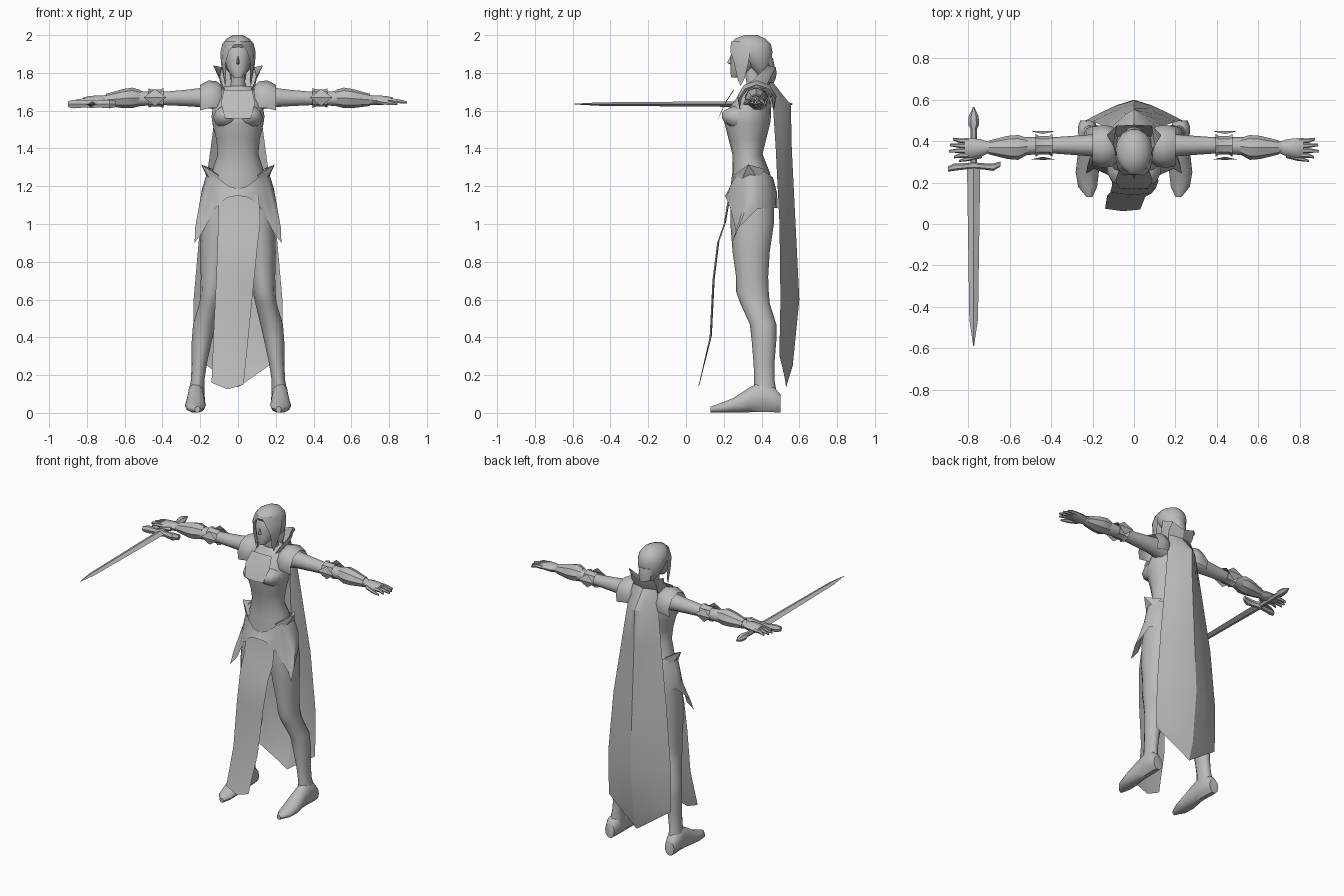
import bpy, bmesh, math
from mathutils import Vector

grey = bpy.data.materials.new("plain grey")
grey.diffuse_color = (0.5, 0.5, 0.5, 1)


def make(name, verts, faces, mirror=False, smooth=45):
    me = bpy.data.meshes.new(name)
    me.from_pydata([tuple(v) for v in verts], [], faces)
    bm = bmesh.new()
    bm.from_mesh(me)
    bmesh.ops.recalc_face_normals(bm, faces=bm.faces)
    bm.to_mesh(me)
    bm.free()
    ob = bpy.data.objects.new(name, me)
    bpy.context.collection.objects.link(ob)
    me.materials.append(grey)
    if mirror:
        ob.modifiers.new("mirror", 'MIRROR').use_mirror_merge = False
    bpy.ops.object.select_all(action='DESELECT')
    ob.select_set(True)
    bpy.context.view_layer.objects.active = ob
    bpy.ops.object.shade_smooth_by_angle(angle=math.radians(smooth))
    return ob


def tube(name, rings, axis='z', n=12, mirror=False, smooth=45, caps=True):
    """rings: (position on axis, centre a, centre b, radius a, radius b)"""
    verts, faces = [], []
    for p, a, b, ra, rb in rings:
        for i in range(n):
            t = math.tau * i / n
            u, v = a + ra * math.cos(t), b + rb * math.sin(t)
            verts.append({'z': (u, v, p), 'x': (p, u, v), 'y': (u, p, v)}[axis])
    for r in range(len(rings) - 1):
        for i in range(n):
            j = (i + 1) % n
            faces.append((r*n + i, r*n + j, (r+1)*n + j, (r+1)*n + i))
    if caps:
        faces += [tuple(range(n)), tuple(range((len(rings)-1)*n, len(rings)*n))]
    return make(name, verts, faces, mirror, smooth)


def sheet(name, rows, mirror=False, smooth=45):
    w = len(rows[0])
    faces = [(r*w + i, r*w + i + 1, (r+1)*w + i + 1, (r+1)*w + i)
             for r in range(len(rows) - 1) for i in range(w - 1)]
    return make(name, [v for row in rows for v in row], faces, mirror, smooth)


# body core: hips, waist, chest, neck base
tube("torso", [(1.02, 0, .35, .15, .11), (1.15, 0, .35, .165, .12), (1.27, 0, .345, .14, .10),
               (1.37, 0, .325, .108, .08), (1.45, 0, .325, .115, .10), (1.53, 0, .325, .135, .12),
               (1.57, 0, .325, .14, .125), (1.63, 0, .345, .13, .105), (1.69, 0, .365, .12, .08),
               (1.73, 0, .37, .07, .055)], n=16)
tube("neck", [(1.70, 0, .37, .05, .05), (1.75, 0, .36, .038, .042), (1.83, 0, .345, .038, .042)], n=10)
tube("breast", [(.19, .063, 1.575, .015, .015), (.205, .063, 1.57, .045, .035),
                (.25, .063, 1.565, .068, .06), (.32, .06, 1.56, .07, .075)], 'y', 10, True)

# bib plate over the chest
sheet("chest_plate", [[(-.075, .255, 1.71), (0, .25, 1.71), (.075, .255, 1.71)],
                      [(-.09, .21, 1.64), (0, .205, 1.64), (.09, .21, 1.64)],
                      [(-.068, .172, 1.56), (0, .168, 1.555), (.068, .172, 1.56)]])

# head
tube("face", [(1.775, 0, .262, .022, .022), (1.795, 0, .278, .042, .042), (1.83, 0, .30, .06, .064),
              (1.87, 0, .315, .07, .08), (1.93, 0, .325, .072, .085), (1.97, 0, .33, .05, .06)], n=12)
make("nose", [(0, .238, 1.895), (-.011, .242, 1.85), (.011, .242, 1.85), (0, .218, 1.853), (0, .24, 1.842)],
     [(0, 1, 3), (0, 3, 2), (1, 4, 3), (3, 4, 2)])
tube("hair", [(1.79, 0, .40, .035, .03), (1.82, 0, .395, .064, .05), (1.87, 0, .375, .084, .08),
              (1.91, 0, .36, .09, .10), (1.95, 0, .345, .084, .108), (1.98, 0, .34, .062, .085),
              (2.0, 0, .345, .025, .035)], n=14)
sheet("hair_lock", [[(.01, .238, 1.965), (.055, .265, 1.97), (.08, .33, 1.96)],
                    [(.05, .235, 1.91), (.08, .27, 1.91), (.094, .34, 1.91)],
                    [(.066, .255, 1.85), (.084, .285, 1.84), (.09, .33, 1.85)],
                    [(.062, .275, 1.76), (.068, .29, 1.73), (.075, .31, 1.77)]], True)
tube("hair_tail", [(1.88, 0, .43, .05, .03), (1.83, 0, .445, .045, .025),
                   (1.77, 0, .44, .04, .022), (1.70, 0, .45, .015, .012)], n=8)

# standing collar with flared points
sheet("collar", [[(.07, .30, 1.71), (.085, .36, 1.71), (.08, .42, 1.72), (0, .455, 1.73)],
                 [(.085, .33, 1.745), (.10, .38, 1.77), (.095, .45, 1.78), (0, .475, 1.77)],
                 [(.09, .36, 1.765), (.132, .43, 1.84), (.085, .475, 1.83), (0, .48, 1.80)]], True)

# shoulder plates arched over the arm
rows = []
for x, r, zc in ((.085, .075, 1.655), (.11, .095, 1.66), (.155, .10, 1.66), (.20, .092, 1.645)):
    rows.append([(x, .375 - r * math.cos(t) * 1.05, zc + r * math.sin(t))
                 for t in [math.radians(d) for d in (-28, 10, 50, 90, 130, 170, 208)]])
sheet("shoulder_plate", rows, True)

# arms, elbow guards, bracers
tube("arm", [(.08, .375, 1.66, .06, .065), (.18, .38, 1.67, .055, .055), (.28, .38, 1.667, .047, .045),
             (.38, .38, 1.665, .04, .038), (.45, .38, 1.663, .04, .037), (.54, .375, 1.665, .045, .043),
             (.62, .37, 1.662, .042, .04), (.72, .37, 1.655, .028, .025)], 'x', 10, True)
tube("elbow_guard", [(.395, .38, 1.667, .055, .052), (.41, .38, 1.667, .045, .046),
                     (.46, .38, 1.667, .045, .046), (.475, .38, 1.667, .055, .052)], 'x', 8, True, 25, False)
for side in (-1, 1):
    y = .38 + side * .05
    make("elbow_point", [(.38, y + side*.018, 1.67), (.44, y + side*.005, 1.715), (.50, y + side*.018, 1.67),
                         (.44, y + side*.005, 1.625), (.44, y + side*.02, 1.67)],
         [(0, 1, 4), (1, 2, 4), (2, 3, 4), (3, 0, 4)], True, 20)
tube("bracer", [(.515, .375, 1.667, .04, .042), (.56, .37, 1.668, .06, .054), (.61, .37, 1.664, .056, .05),
                (.70, .37, 1.657, .034, .032)], 'x', 8, True, 35)

# hands with four fingers and a thumb
tube("palm", [(.70, .37, 1.655, .026, .024), (.74, .368, 1.655, .042, .026),
              (.79, .367, 1.655, .048, .022), (.82, .367, 1.652, .044, .017)], 'x', 8, True)
for k, (y, tip) in enumerate(((.332, .87), (.355, .895), (.379, .89), (.402, .875))):
    tube("finger", [(.80, y, 1.653, .013, .014), (.84, y, 1.652, .012, .012),
                    (tip, y + (k - 1.5)*.006, 1.643, .006, .007)], 'x', 6, True)
tube("thumb", [(.735, .335, 1.65, .016, .015), (.79, .318, 1.642, .013, .013),
               (.845, .305, 1.634, .005, .006)], 'x', 6, True)

# sword in the right hand
X, Z = -.775, 1.635
tube("sword_blade", [(-.59, X, Z, .002, .002), (-.46, X, Z, .021, .009),
                     (.27, X, Z, .032, .015)], 'y', 4, smooth=20)
tube("sword_guard", [(-.90, .265, Z, .012, .018), (-.87, .275, Z, .018, .026), (-.80, .28, Z, .014, .02),
                     (-.775, .285, Z, .022, .026), (-.75, .28, Z, .014, .02), (-.68, .275, Z, .018, .026),
                     (-.645, .29, Z, .012, .018)], 'x', 6, smooth=30)
tube("sword_grip", [(.27, X, Z, .016, .016), (.46, X, Z, .016, .016), (.48, X, Z, .026, .022),
                    (.52, X, Z, .024, .02), (.565, X, Z, .003, .003)], 'y', 6, smooth=30)

# legs and shoes
tube("leg", [(1.12, .09, .35, .085, .115), (1.0, .105, .35, .09, .115), (.85, .12, .345, .08, .098),
             (.72, .13, .35, .067, .085), (.64, .138, .352, .06, .086), (.58, .148, .365, .056, .078),
             (.47, .178, .408, .06, .07), (.38, .192, .413, .053, .065), (.26, .205, .413, .04, .055),
             (.17, .214, .415, .036, .054), (.08, .222, .42, .045, .065)], n=12, mirror=True)
tube("shoe", [(.50, .225, .05, .035, .05), (.47, .225, .068, .046, .068), (.40, .222, .085, .046, .085),
              (.34, .224, .07, .048, .07), (.25, .226, .04, .056, .04), (.18, .224, .026, .046, .026),
              (.13, .215, .018, .014, .016)], 'y', 10, True)

# hip skirt: V-shaped top edge, arched front, low points at the sides
top, mid, low = [], [], []
#       angle from front, top z, bottom z, top radii scale, bottom x/y
for deg, zt, zb, f in ((0, 1.185, 1.15, .98), (18, 1.20, 1.14, 1), (38, 1.235, 1.08, 1.02), (55, 1.265, .95, 1.05),
                       (70, 1.285, .90, 1.07), (85, 1.30, .98, 1.06), (102, 1.30, 1.08, 1.03),
                       (135, 1.27, 1.085, 1), (160, 1.25, 1.085, 1), (180, 1.24, 1.085, 1)):
    s, c = math.sin(math.radians(deg)), math.cos(math.radians(deg))
    flare = .175 + .06 * min(1, (1.2 - zb) / .3)
    top.append((.155 * s, .345 - .118 * c, zt))
    zm = (zt + zb) / 2
    mid.append((.188 * f * s, .35 - .132 * c, zm))
    low.append((flare * s * (1.04 if zb < 1 else 1), .35 - (.145 if deg < 60 else .135) * c - (.06 if deg in (70, 85) else 0), zb))
sheet("hip_skirt", [top, mid, low], True, 50)

# belt points flaring out at the hips
make("belt_point", [(.10, .25, 1.255), (.14, .29, 1.22), (.16, .38, 1.24), (.195, .33, 1.315), (.13, .42, 1.29)],
     [(0, 1, 3), (1, 2, 3), (2, 4, 3), (0, 3, 4)], True, 25)

# hanging front cloth
rows = []
for z, y, l, r in ((1.15, .225, -.10, .11), (1.0, .20, -.105, .118), (.9, .165, -.108, .105), (.7, .14, -.115, .085),
                   (.4, .125, -.13, .055), (.15, .062, -.14, .03)):
    m = (l + r) / 2
    rows.append([(l, y + .012, z + .01), (m, y, z - (.025 if z < .2 else 0)), (r, y + .008, z)])
sheet("front_cloth", rows)

# long cape with a ridge down the middle
rows = []
for z, w, edge, mid_y, drop in ((1.75, .09, .44, .46, 0), (1.63, .115, .46, .555, 0), (1.4, .145, .475, .56, 0),
                                (1.0, .20, .495, .58, 0), (.6, .235, .50, .60, 0), (.34, .235, .495, .565, .09),
                                (.30, .235, .495, .53, .165)):
    row = []
    for k in range(7):
        u = k / 3 - 1
        e = abs(u)
        row.append((w * u, mid_y + (edge - mid_y) * e ** 1.3, z - drop * (1 - e)))
    rows.append(row)
sheet("cape", rows, smooth=30)
